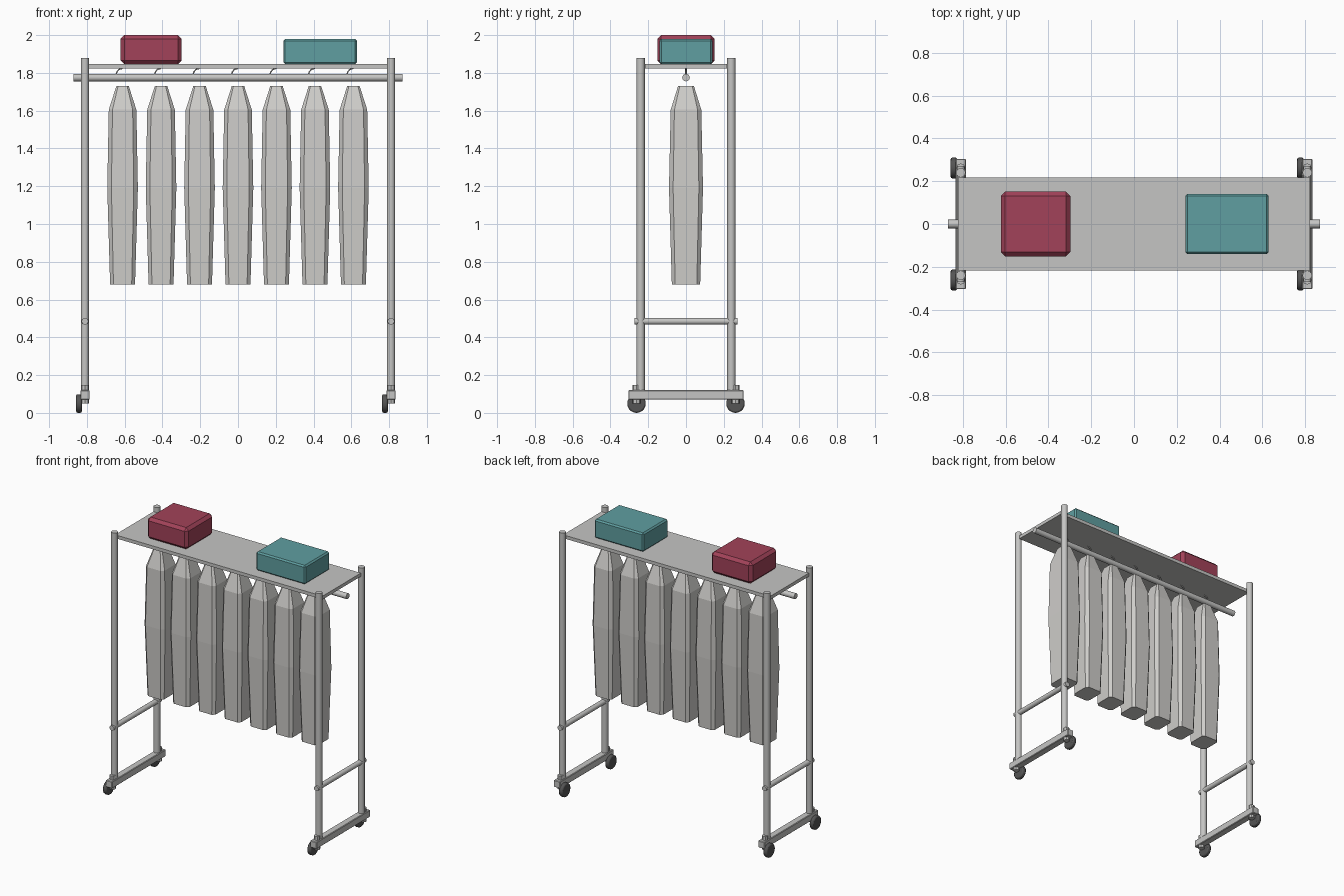
import bpy, bmesh, math
from mathutils import Matrix, Vector

if "Cube" in bpy.data.objects:
    bpy.data.objects.remove(bpy.data.objects["Cube"])


def material(name, rgb):
    m = bpy.data.materials.new(name)
    m.diffuse_color = (*rgb, 1)
    m.use_nodes = True
    m.node_tree.nodes["Principled BSDF"].inputs["Base Color"].default_value = m.diffuse_color
    return m


METAL = material("grey metal", (0.56, 0.56, 0.55))
CLOTH = material("pale cloth", (0.62, 0.61, 0.59))
RUBBER = material("dark rubber", (0.09, 0.09, 0.09))
RED = material("crimson", (0.36, 0.055, 0.10))
TEAL = material("teal", (0.115, 0.345, 0.355))


def finish(bm, name, mat, bevel=0, smooth=False):
    bmesh.ops.recalc_face_normals(bm, faces=bm.faces)
    me = bpy.data.meshes.new(name)
    bm.to_mesh(me)
    bm.free()
    me.materials.append(mat)
    ob = bpy.data.objects.new(name, me)
    bpy.context.collection.objects.link(ob)
    if bevel:
        mod = ob.modifiers.new("bevel", "BEVEL")
        mod.width = bevel
        mod.segments = 1
    if smooth:
        bpy.ops.object.select_all(action='DESELECT')
        ob.select_set(True)
        bpy.context.view_layer.objects.active = ob
        bpy.ops.object.shade_smooth_by_angle(angle=math.radians(40))
    return ob


def box(name, lo, hi, mat, bevel=0):
    lo, hi = Vector(lo), Vector(hi)
    bm = bmesh.new()
    bmesh.ops.create_cube(bm, size=1, matrix=Matrix.Translation((lo + hi) / 2)
                          @ Matrix.Diagonal((*(hi - lo), 1)))
    return finish(bm, name, mat, bevel)


def tube(name, a, b, r, mat, sides=16, bevel=0):
    a, b = Vector(a), Vector(b)
    rot = (b - a).to_track_quat('Z', 'Y').to_matrix().to_4x4()
    bm = bmesh.new()
    bmesh.ops.create_cone(bm, cap_ends=True, segments=sides, radius1=r, radius2=r,
                          depth=(b - a).length,
                          matrix=Matrix.Translation((a + b) / 2) @ rot)
    ob = finish(bm, name, mat, 0, True)
    if bevel:
        mod = ob.modifiers.new("bevel", "BEVEL")
        mod.width = bevel
        mod.segments = 2
        mod.limit_method = 'ANGLE'
    return ob


# End frames: base bar, rung, posts, caster stems and wheels
for s in (-1, 1):
    x = 0.81 * s
    box("base_bar", (x - 0.025, -0.305, 0.07), (x + 0.025, 0.305, 0.12), METAL, 0.004)
    tube("rung", (x, -0.272, 0.485), (x, 0.272, 0.485), 0.018, METAL)
    for t in (-1, 1):
        tube("post", (x, 0.24 * t, 0.08), (x, 0.24 * t, 1.88), 0.022, METAL)
        tube("caster_stem", (x, 0.262 * t, 0.05), (x, 0.262 * t, 0.147), 0.021, METAL, 8)
        tube("caster_wheel", (x - 0.047, 0.262 * t, 0.049), (x - 0.017, 0.262 * t, 0.049),
             0.049, RUBBER, 20, 0.008)

# Shelf and hanging rod
box("shelf", (-0.822, -0.217, 1.822), (0.822, 0.217, 1.846), METAL)
tube("hanging_rod", (-0.87, 0, 1.775), (0.87, 0, 1.775), 0.02, METAL)

# Garment covers: chamfered cross-sections (height, half width, half depth)
SECTIONS = [(0.68, 0.066, 0.075), (1.19, 0.081, 0.09),
            (1.605, 0.073, 0.081), (1.73, 0.033, 0.042)]


def garment(cx):
    bm = bmesh.new()
    rings = []
    for z, w, d in SECTIONS:
        c = 0.27 * w
        quarter = [(w, d - c), (w - c, d)]
        pts = (quarter + [(-x, y) for x, y in reversed(quarter)]
               + [(-x, -y) for x, y in quarter]
               + [(x, -y) for x, y in reversed(quarter)])
        rings.append([bm.verts.new((cx + x, y, z)) for x, y in pts])
    for a, b in zip(rings, rings[1:]):
        for i in range(8):
            j = (i + 1) % 8
            bm.faces.new((a[i], a[j], b[j], b[i]))
    bm.faces.new(rings[0])
    bm.faces.new(rings[-1])
    finish(bm, "garment_cover", CLOTH)


# Thin bent wire hooks over the rod
def hook(cx):
    cu = bpy.data.curves.new("hook", 'CURVE')
    cu.dimensions = '3D'
    cu.bevel_depth = 0.004
    cu.bevel_resolution = 1
    cu.use_fill_caps = True
    sp = cu.splines.new('POLY')
    pts = [(-0.036, 1.785), (-0.03, 1.805), (-0.02, 1.818), (0.0, 1.824)]
    sp.points.add(len(pts) - 1)
    for p, (x, z) in zip(sp.points, pts):
        p.co = (cx + x, 0, z, 1)
    cu.materials.append(METAL)
    bpy.context.collection.objects.link(bpy.data.objects.new("hook", cu))


for i in range(-3, 4):
    garment(i * 0.2037)
    hook(i * 0.2037)

# Storage boxes on the shelf
box("red_box", (-0.622, -0.152, 1.846), (-0.298, 0.152, 2.0), RED, 0.02)
box("teal_box", (0.24, -0.141, 1.846), (0.63, 0.141, 1.98), TEAL, 0.01)
